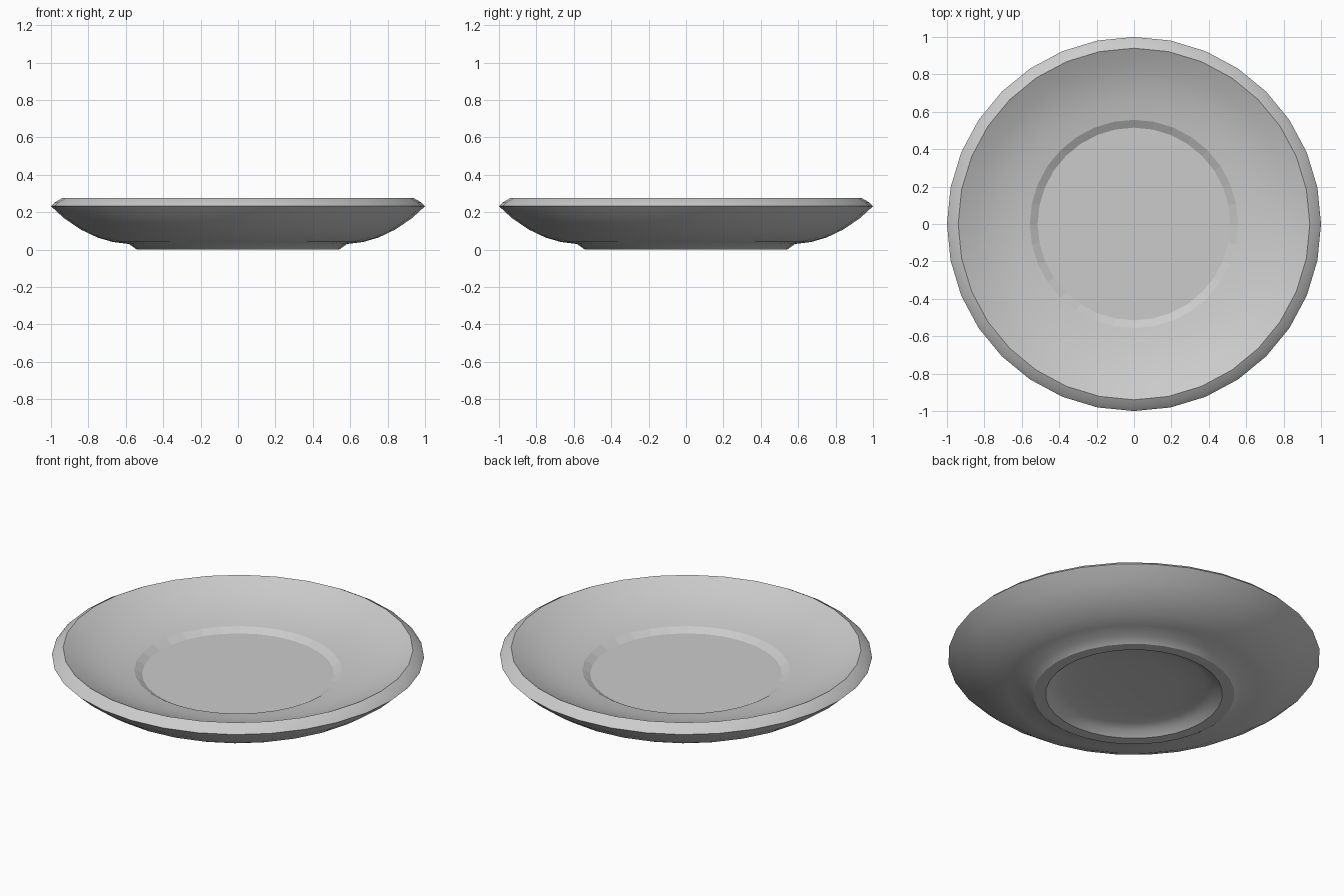
import bpy, bmesh, math

if "Cube" in bpy.data.objects:
    bpy.data.objects.remove(bpy.data.objects["Cube"])

SEGMENTS = 32

# radius, height: underside centre, foot ring, outer wall, rim, inner wall, well floor
PROFILE = [
    (0.0, 0.06), (0.25, 0.056), (0.39, 0.045), (0.44, 0.03), (0.476, 0.0),
    (0.54, 0.0), (0.583, 0.03), (0.67, 0.041), (0.75, 0.064),
    (0.84, 0.107), (0.93, 0.168), (1.0, 0.232),
    (0.98, 0.252), (0.94, 0.275),
    (0.85, 0.229), (0.75, 0.192), (0.65, 0.166), (0.557, 0.15),
    (0.515, 0.126), (0.0, 0.126),
]


def lathe(name, profile):
    bm = bmesh.new()
    verts = [bm.verts.new((r, 0, z)) for r, z in profile]
    edges = [bm.edges.new(pair) for pair in zip(verts, verts[1:])]
    bmesh.ops.spin(bm, geom=verts + edges, axis=(0, 0, 1), cent=(0, 0, 0),
                   angle=math.tau, steps=SEGMENTS, use_merge=True)
    bmesh.ops.remove_doubles(bm, verts=bm.verts, dist=1e-4)
    bmesh.ops.recalc_face_normals(bm, faces=bm.faces)
    mesh = bpy.data.meshes.new(name)
    bm.to_mesh(mesh)
    bm.free()
    obj = bpy.data.objects.new(name, mesh)
    bpy.context.collection.objects.link(obj)
    return obj


# Saucer body as a single closed turned shape
saucer = lathe("saucer", PROFILE)
bpy.context.view_layer.objects.active = saucer
saucer.select_set(True)
bpy.ops.object.shade_smooth_by_angle(angle=math.radians(28))

# Step around the well keeps its flat facets
for face in saucer.data.polygons:
    c = face.center
    if 0.515 < math.hypot(c.x, c.y) < 0.557 and 0.12 < c.z < 0.15:
        face.use_smooth = False
